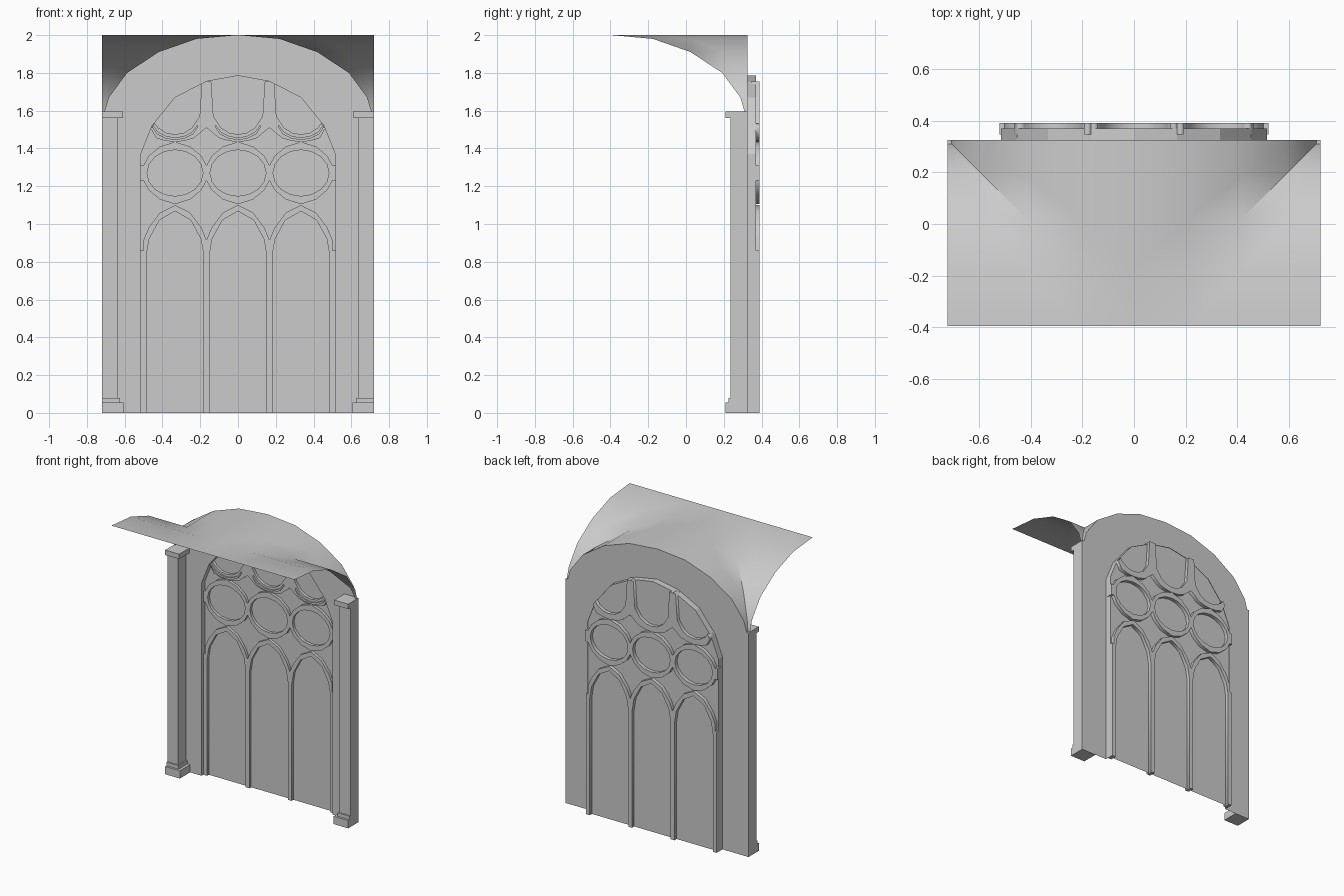
import bpy, bmesh
from math import cos, sin, pi
from mathutils import Matrix, Vector

cube = bpy.data.objects.get("Cube")
if cube:
    bpy.data.objects.remove(cube)

stone = bpy.data.materials.new("grey stone")
stone.use_nodes = True
GREY = (0.6, 0.6, 0.6, 1)
stone.diffuse_color = GREY
stone.node_tree.nodes["Principled BSDF"].inputs["Base Color"].default_value = GREY

WALL_Y, GLASS_Y, BACK_Y = 0.325, 0.365, 0.39
BAR_Y = 0.345
HALF = 0.72
BAY = 1 / 3          # spacing of the three lights
SEAM = BAY / 2


def add(name, mesh):
    mesh.name = name
    mesh.materials.clear()
    mesh.materials.append(stone)
    obj = bpy.data.objects.new(name, mesh)
    bpy.context.collection.objects.link(obj)
    return obj


def plate(name, loops, y0, y1):
    """Filled outline in x and z, with holes, from depth y0 to y1."""
    curve = bpy.data.curves.new(name, 'CURVE')
    curve.dimensions = '2D'
    curve.fill_mode = 'BOTH'
    curve.extrude = (y1 - y0) / 2
    for loop in loops:
        spline = curve.splines.new('POLY')
        spline.points.add(len(loop) - 1)
        for point, (x, z) in zip(spline.points, loop):
            point.co = (x, z, 0, 1)
        spline.use_cyclic_u = True
    temp = bpy.data.objects.new(name + " outline", curve)
    bpy.context.collection.objects.link(temp)
    graph = bpy.context.evaluated_depsgraph_get()
    mesh = bpy.data.meshes.new_from_object(temp.evaluated_get(graph))
    bpy.data.objects.remove(temp)
    mesh.transform(Matrix.Translation((0, (y0 + y1) / 2, 0)) @ Matrix.Rotation(pi / 2, 4, 'X'))
    return add(name, mesh)


def box(name, x0, x1, y0, y1, z0, z1):
    bm = bmesh.new()
    bmesh.ops.create_cube(bm, size=1)
    size = Vector((x1 - x0, y1 - y0, z1 - z0))
    mid = Vector((x0 + x1, y0 + y1, z0 + z1)) / 2
    for v in bm.verts:
        v.co = v.co * size + mid
    mesh = bpy.data.meshes.new(name)
    bm.to_mesh(mesh)
    bm.free()
    return add(name, mesh)


def mirrored(half):
    """Path from right to left, given its right half ending on the axis."""
    return half + [(-x, z) for x, z in reversed(half) if x > 0]


def shift(path, cx):
    return [(x + cx, z) for x, z in path]


# Shared profiles: vault arch and window opening
vault = [(HALF, 1.595), (0.705, 1.595), (0.683, 1.67), (0.587, 1.80),
         (0.42, 1.91), (0.22, 1.98), (0, 2.0)]
opening = mirrored([(0.515, 0), (0.515, 1.37), (0.455, 1.52), (0.333, 1.67),
                    (0.166, 1.755), (0, 1.785)])

# Arched wall sheet with the window cut out
plate("wall", [mirrored([(HALF, 0)] + vault) + opening[::-1]], WALL_Y, WALL_Y)
plate("window_panel", [opening], GLASS_Y, GLASS_Y)

# Reveal running back from the wall around the opening
bm = bmesh.new()
rows = [[bm.verts.new((x, y, z)) for x, z in opening] for y in (WALL_Y, 0.37)]
for i in range(len(opening) - 1):
    bm.faces.new((rows[0][i], rows[0][i + 1], rows[1][i + 1], rows[1][i]))
mesh = bpy.data.meshes.new("window_reveal")
bm.to_mesh(mesh)
bm.free()
add("window_reveal", mesh)

# Half groin vault, mirrored across the middle
bm = bmesh.new()
steps = vault[::-1]


def vault_vert(i, j):
    return bm.verts.new((steps[i][0], WALL_Y - HALF + steps[j][0], steps[min(i, j)][1]))


for i in range(len(steps) - 1):
    for j in range(len(steps) - 1):
        a, b, c, d = (vault_vert(*p) for p in ((i, j), (i + 1, j), (i + 1, j + 1), (i, j + 1)))
        if i == j:
            bm.faces.new((a, b, c))
            bm.faces.new((a, c, d))
        else:
            bm.faces.new((a, b, c, d))
bmesh.ops.remove_doubles(bm, verts=bm.verts, dist=0.0005)
mesh = bpy.data.meshes.new("vault")
bm.to_mesh(mesh)
bm.free()
roof = add("vault", mesh)
mod = roof.modifiers.new("mirror", 'MIRROR')
mod.use_clip = True
bpy.context.view_layer.objects.active = roof
roof.select_set(True)
bpy.ops.object.shade_smooth_by_angle(angle=0.6)
roof.select_set(False)

# Corner piers: base, moulding, shaft and cap
for side, s in (("left", 1), ("right", -1)):
    for part, inner, front, z0, z1 in (("base", 0.605, 0.21, 0, 0.055),
                                       ("moulding", 0.625, 0.225, 0.055, 0.08),
                                       ("shaft", 0.635, 0.235, 0.08, 1.56),
                                       ("cap", 0.61, 0.21, 1.56, 1.595)):
        x0, x1 = sorted((s * inner, s * HALF))
        box(f"{side}_pier_{part}", x0, x1, front, WALL_Y, z0, z1)
    # Window jamb and the stub beside the outer roundel
    x0, x1 = sorted((s * 0.5, s * 0.515))
    box(f"{side}_jamb", x0, x1, BAR_Y, BACK_Y, 0, 0.86)
    x0, x1 = sorted((s * 0.5, s * 0.52))
    box(f"{side}_stub", x0, x1, BAR_Y, BACK_Y, 1.23, 1.31)

# Tracery profiles for one light, right half
lancet_in = mirrored([(0.152, 0), (0.152, 0.83), (0.137, 0.92), (0.083, 1.02), (0, 1.068)])
lancet_out = mirrored([(SEAM, 0), (SEAM, 0.915), (0.14, 0.98), (0.08, 1.06), (0, 1.10)])
ring = [(SEAM, 0.04), (0.14, 0.09), (0.08, 0.14), (0, 0.165)]
ring_out = mirrored(ring) + [(x, -z) for x, z in reversed(mirrored(ring))]
ring_in = [(0.148 * cos(k * pi / 8), 0.122 * sin(k * pi / 8)) for k in range(16)]

# Upper cusps: full half next to a mullion, short half next to the arch
cusp_in = [(0.142, 1.755), (0.13, 1.57), (0.09, 1.51), (0.045, 1.482), (0, 1.475)]
cusp_out = [(SEAM, 1.755), (SEAM, 1.51), (0.1, 1.455), (0.05, 1.44), (0, 1.435)]
short_in = [(0.108, 1.535), (0.09, 1.51), (0.045, 1.482), (0, 1.475)]
short_out = [(0.128, 1.505), (0.1, 1.455), (0.05, 1.44), (0, 1.435)]
rib_in = [(0.118, 1.525), (0.09, 1.487), (0.045, 1.465), (0, 1.458)]
rib_out = [(0.122, 1.515), (0.095, 1.475), (0.05, 1.452), (0, 1.445)]


def join(right, left):
    return right + [(-x, z) for x, z in reversed(left) if x > 0]


for place, k in (("right", -1), ("middle", 0), ("left", 1)):
    cx = k * BAY
    plate(f"{place}_lancet", [shift(lancet_in + lancet_out[::-1], cx)], BAR_Y, BACK_Y)
    plate(f"{place}_roundel", [[(x + cx, z + 1.27) for x, z in loop] for loop in (ring_out, ring_in)],
          BAR_Y, BACK_Y)
    r_in, r_out = (short_in, short_out) if k == 1 else (cusp_in, cusp_out)
    l_in, l_out = (short_in, short_out) if k == -1 else (cusp_in, cusp_out)
    plate(f"{place}_cusp", [shift(join(r_in, l_in) + join(r_out, l_out)[::-1], cx)], BAR_Y, BACK_Y)
    plate(f"{place}_cusp_rib", [shift(mirrored(rib_in) + mirrored(rib_out)[::-1], cx)], 0.335, BAR_Y)
